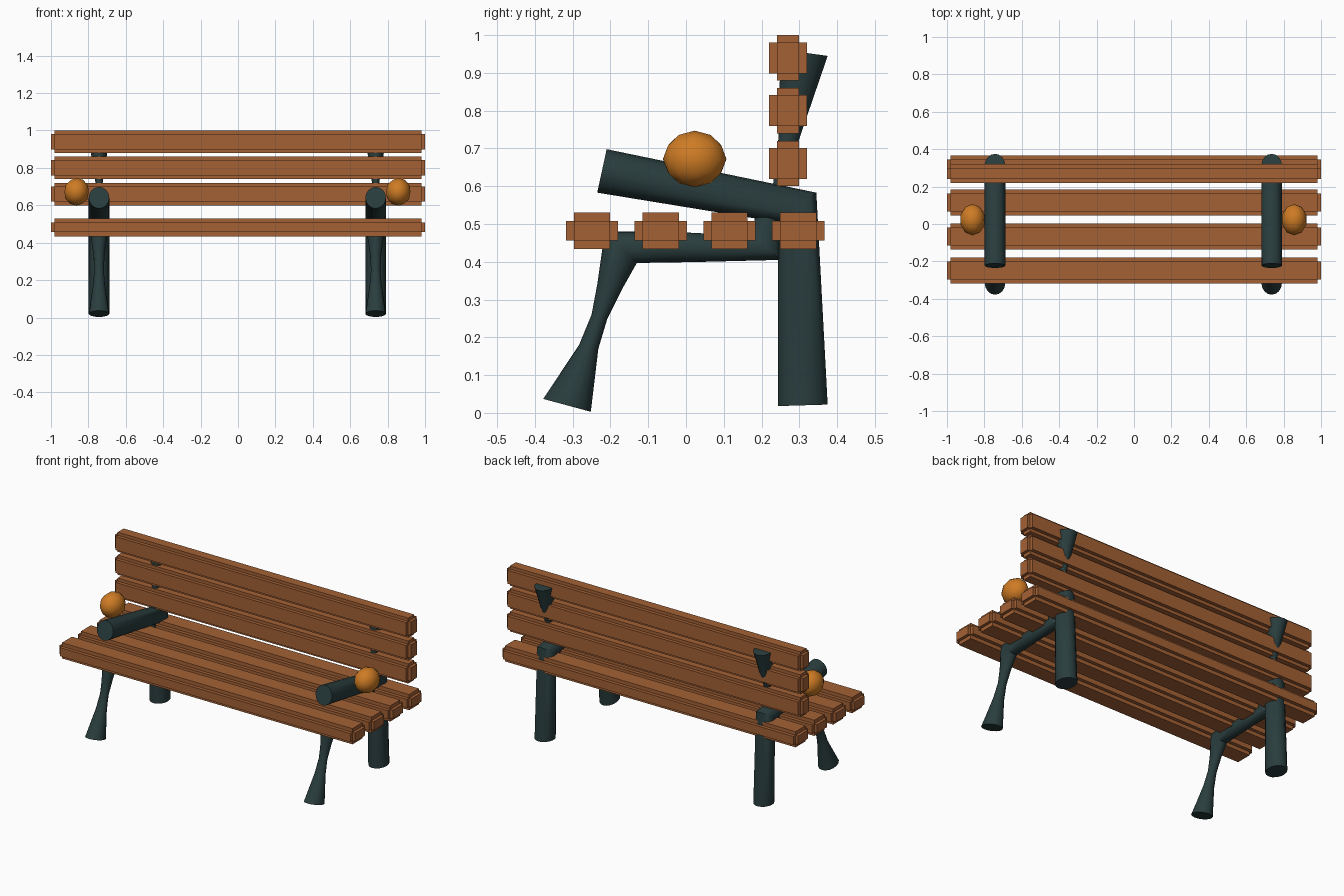
import bpy, bmesh, math
from mathutils import Matrix, Vector

cube = bpy.data.objects.get("Cube")
if cube:
    bpy.data.objects.remove(cube, do_unlink=True)


def material(name, rgb):
    m = bpy.data.materials.new(name)
    m.use_nodes = True
    m.diffuse_color = (*rgb, 1)
    m.node_tree.nodes["Principled BSDF"].inputs["Base Color"].default_value = (*rgb, 1)
    return m


WOOD = material("warm brown wood", (0.37, 0.12, 0.036))
IRON = material("dark green iron", (0.023, 0.047, 0.048))
AMBER = material("amber", (0.62, 0.20, 0.018))


def finish(bm, name, mat, smooth_angle=None):
    bmesh.ops.recalc_face_normals(bm, faces=bm.faces[:])
    mesh = bpy.data.meshes.new(name)
    bm.to_mesh(mesh)
    bm.free()
    mesh.materials.append(mat)
    ob = bpy.data.objects.new(name, mesh)
    bpy.context.collection.objects.link(ob)
    if smooth_angle:
        bpy.ops.object.select_all(action="DESELECT")
        ob.select_set(True)
        bpy.context.view_layer.objects.active = ob
        bpy.ops.object.shade_smooth_by_angle(angle=math.radians(smooth_angle))
    return ob


def board(name, y, z, full, core):
    """Stepped-edge board: three crossing boxes, each full size on one axis."""
    bm = bmesh.new()
    for axis in range(3):
        half = Vector(core)
        half[axis] = full[axis]
        bmesh.ops.create_cube(bm, size=2, matrix=Matrix.Translation((0, y, z))
                              @ Matrix.Diagonal((*half, 1)))
    finish(bm, name, WOOD)


def loft(name, x, sections, sides=16):
    """Tube through elliptical sections: two edge points in y, z and a half width in x."""
    bm = bmesh.new()
    rings = []
    for y1, z1, y2, z2, half_x in sections:
        a, b = Vector((x, y1, z1)), Vector((x, y2, z2))
        mid, arm = (a + b) / 2, (b - a) / 2
        ring = []
        for i in range(sides):
            t = math.tau * i / sides
            ring.append(bm.verts.new(mid + arm * math.cos(t)
                                     + Vector((half_x * math.sin(t), 0, 0))))
        rings.append(ring)
    for r, s in zip(rings, rings[1:]):
        for i in range(sides):
            j = (i + 1) % sides
            bm.faces.new((r[i], r[j], s[j], s[i]))
    bm.faces.new(rings[0])
    bm.faces.new(rings[-1])
    finish(bm, name, IRON, 40)


# Seat and backrest boards
for i in range(4):
    board(f"seat_board_{i + 1}", -0.249 + 0.182 * i, 0.482,
          (1, 0.069, 0.048), (0.982, 0.048, 0.026))
for i in range(3):
    board(f"back_board_{i + 1}", 0.27, 0.66 + 0.14 * i,
          (1, 0.05, 0.06), (0.982, 0.029, 0.041))

# Front leg, seat rail and back support in one pinched bar
SUPPORT = [
    (-0.378, 0.037, -0.252, 0.003, 0.055),
    (-0.283, 0.18, -0.232, 0.17, 0.032),
    (-0.25, 0.26, -0.208, 0.25, 0.025),
    (-0.235, 0.34, -0.165, 0.335, 0.03),
    (-0.215, 0.48, -0.13, 0.397, 0.045),
    (-0.05, 0.48, -0.05, 0.398, 0.04),
    (0.05, 0.475, 0.05, 0.40, 0.035),
    (0.175, 0.475, 0.25, 0.405, 0.035),
    (0.185, 0.53, 0.25, 0.53, 0.027),
    (0.23, 0.60, 0.265, 0.60, 0.016),
    (0.245, 0.73, 0.298, 0.72, 0.02),
    (0.25, 0.962, 0.375, 0.945, 0.055),
]
# Back leg bending into the armrest
ARM = [
    (0.243, 0.018, 0.375, 0.022, 0.055),
    (0.243, 0.505, 0.345, 0.583, 0.055),
    (-0.235, 0.583, -0.21, 0.698, 0.055),
]
for side, x, ball_x in (("right", -0.743, -0.863), ("left", 0.736, 0.857)):
    loft(f"{side}_front_leg_and_back_support", x, SUPPORT)
    loft(f"{side}_back_leg_and_armrest", x, ARM)
    # Ball beside the armrest
    bm = bmesh.new()
    bmesh.ops.create_icosphere(bm, subdivisions=2, radius=1,
                               matrix=Matrix.Translation((ball_x, 0.023, 0.672))
                               @ Matrix.Diagonal((0.068, 0.084, 0.075, 1)))
    finish(bm, f"{side}_armrest_ball", AMBER, 60)
